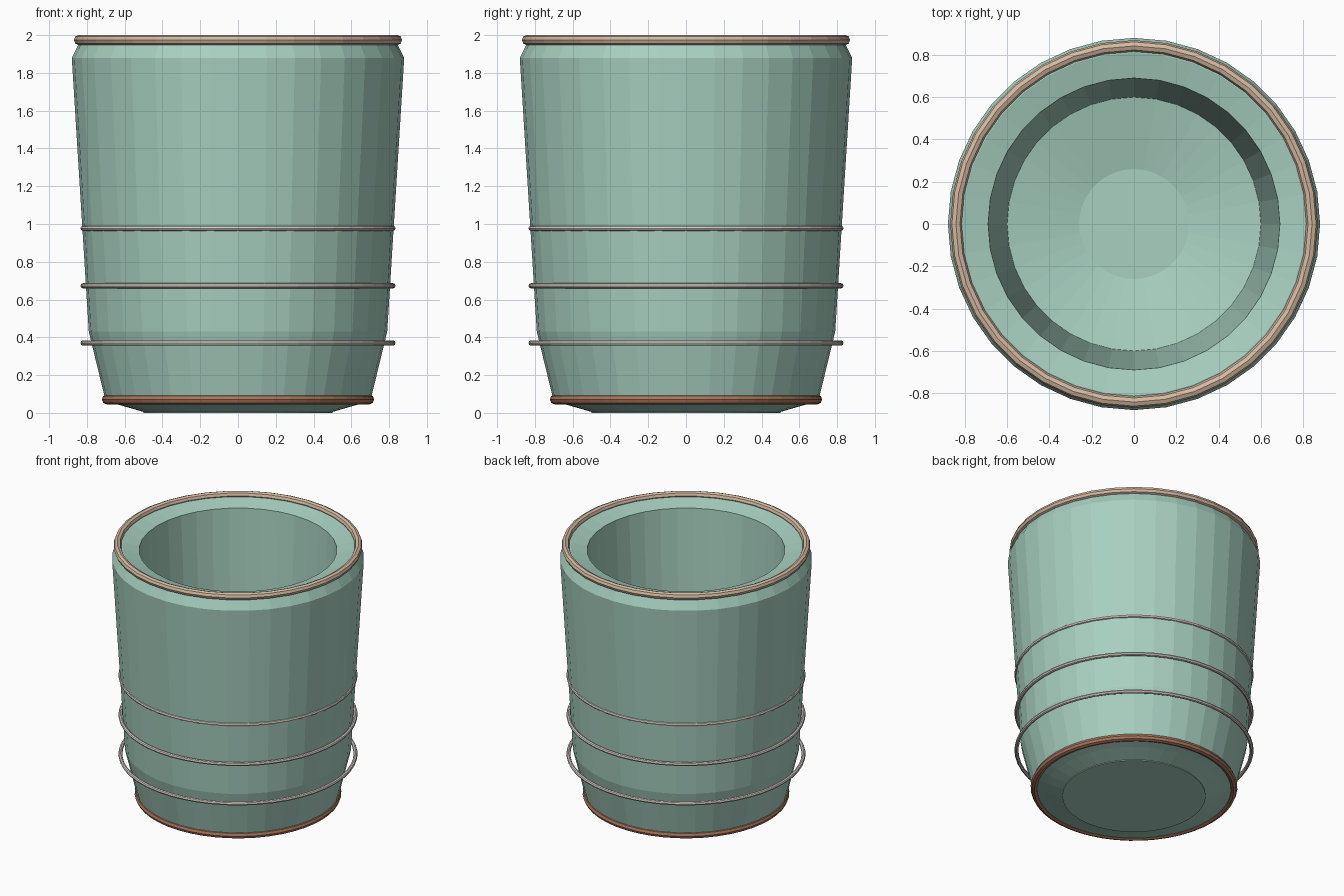
import bpy, bmesh
from math import cos, sin, pi, tau

if "Cube" in bpy.data.objects:
    bpy.data.objects.remove(bpy.data.objects["Cube"])


def material(name, rgb):
    m = bpy.data.materials.new(name)
    m.diffuse_color = (*rgb, 1)
    m.use_nodes = True
    m.node_tree.nodes["Principled BSDF"].inputs["Base Color"].default_value = m.diffuse_color
    return m


GLAZE = material("green_glaze", (0.39, 0.63, 0.53))
CREAM = material("cream_rim", (0.66, 0.49, 0.36))
CLAY = material("bare_clay", (0.40, 0.18, 0.11))
PALE = material("pale_band", (0.70, 0.64, 0.59))


def finish(bm, name, mat):
    bmesh.ops.recalc_face_normals(bm, faces=bm.faces)
    mesh = bpy.data.meshes.new(name)
    bm.to_mesh(mesh)
    bm.free()
    mesh.materials.append(mat)
    obj = bpy.data.objects.new(name, mesh)
    bpy.context.collection.objects.link(obj)
    return obj


def lathe(name, profile, sides, mat, closed=False):
    """Turn an (r, z) profile; open profiles are capped at both ends."""
    bm = bmesh.new()
    rings = [[bm.verts.new((r * cos(tau * i / sides), r * sin(tau * i / sides), z))
              for i in range(sides)] for r, z in profile]
    pairs = list(zip(rings, rings[1:]))
    if closed:
        pairs.append((rings[-1], rings[0]))
    for a, b in pairs:
        for i in range(sides):
            j = (i + 1) % sides
            bm.faces.new((a[i], a[j], b[j], b[i]))
    if not closed:
        bm.faces.new(rings[0])
        bm.faces.new(rings[-1])
    return finish(bm, name, mat)


def ring(name, radius, z, thick, sides, tube, mat):
    section = [(radius + thick * cos(tau * k / tube), z + thick * sin(tau * k / tube))
               for k in range(tube)]
    return lathe(name, section, sides, mat, closed=True)


# Cup body: underside, outer wall, lip, inner wall and dished floor
lathe("cup_body", [
    (0.50, 0.005), (0.62, 0.04), (0.70, 0.06), (0.79, 0.43), (0.88, 1.88),
    (0.84, 1.96), (0.81, 1.97), (0.69, 1.94), (0.60, 0.30), (0.26, 0.22),
], 36, GLAZE)

# Flat foot disc touching the ground
lathe("foot_disc", [(0.50, 0.0), (0.50, 0.01)], 36, GLAZE)

# Cream lip and unglazed foot ring
ring("lip_ring", 0.842, 1.974, 0.027, 36, 8, CREAM)
ring("foot_ring", 0.695, 0.071, 0.026, 48, 8, CLAY)

# Three thin raised bands
for n, z in enumerate((0.37, 0.673, 0.977)):
    ring(f"band_{n + 1}", 0.82, z, 0.014, 48, 8, PALE)
